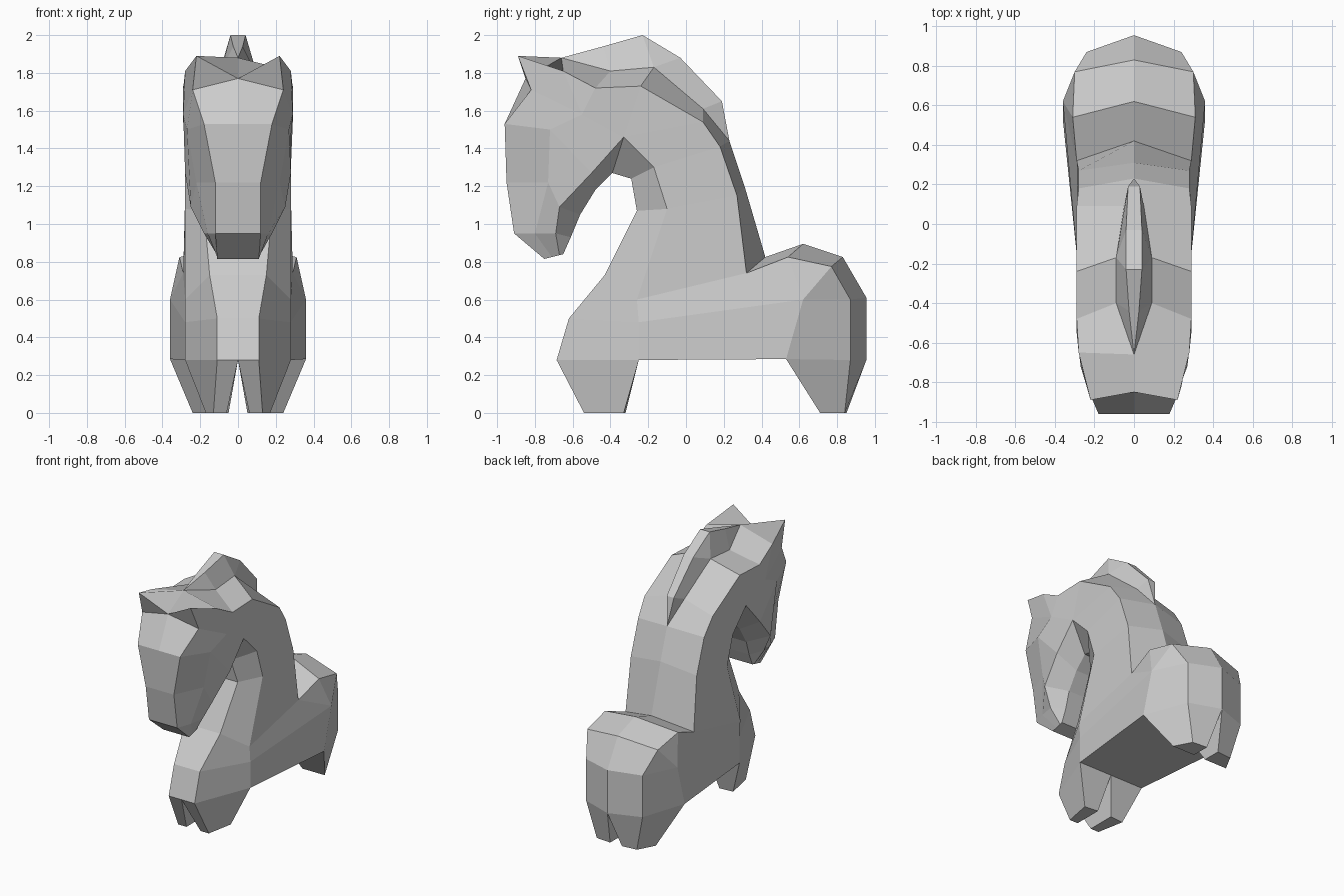
import bpy
import bmesh
from mathutils import Vector

default_cube = bpy.data.objects.get("Cube")
if default_cube:
    bpy.data.objects.remove(default_cube, do_unlink=True)

grey = bpy.data.materials.new("plain_grey")
grey.use_nodes = True
grey_value = (0.6, 0.6, 0.6, 1)
grey.diffuse_color = grey_value
grey.node_tree.nodes["Principled BSDF"].inputs["Base Color"].default_value = grey_value

bm = bmesh.new()
vertex_cache = {}


def shared_vertex(point):
    """Reuse one vertex wherever neighbouring parts meet."""
    key = tuple(round(value, 3) for value in point)
    if key not in vertex_cache:
        vertex_cache[key] = bm.verts.new(key)
    return vertex_cache[key]


def mirrored_face(*points):
    """Add a face on the left half and its twin on the right half."""
    for side in (1, -1):
        corners = []
        for x, y, z in points:
            corner = shared_vertex((x * side if x else 0, y, z))
            if corner not in corners:
                corners.append(corner)
        if len(corners) > 2 and bm.faces.get(corners) is None:
            bm.faces.new(corners if side > 0 else corners[::-1])


def strip(rail_a, rail_b):
    """Bridge two rails; repeated points give triangles."""
    for i in range(len(rail_a) - 1):
        mirrored_face(rail_a[i], rail_a[i + 1], rail_b[i + 1], rail_b[i])


def middle(rail):
    """Project a rail onto the symmetry plane."""
    return [(0, y, z) for x, y, z in rail]


# Neck: front ridge, outer front edge, outer back edge and crest, bottom to top
ridge = [(.11, -.685, .28), (.11, -.62, .5), (.15, -.43, .73),
         (.18, -.26, 1.07), (.14, -.29, 1.24), (.12, -.39, 1.27)]
shoulder = [(.28, -.25, .28), (.28, -.25, .48), (.28, -.26, .6),
            (.28, -.1, 1.08), (.28, -.17, 1.3), (.28, -.33, 1.46)]
nape = [(.29, .32, .74), (.28, .27, 1.15), (.28, .18, 1.41), (.29, .09, 1.54)]
crest = [(0, .42, .825), (0, .31, 1.2), (0, .23, 1.44), (.05, .09, 1.61)]
strip(middle(ridge), ridge)
strip(ridge, shoulder)
strip(shoulder[2:], nape)
strip(nape, crest)

# Skull: upper edge up to the ear tip, and the crown beside the mane
ear_tip = (.22, -.89, 1.89)
brow_middle = (0, -.85, 1.77)
brow_corner = (.24, -.82, 1.71)
temple = (.29, -.55, 1.58)
jaw_hinge = shoulder[-1]
skull = [nape[-1], (.29, -.24, 1.73), (.29, -.48, 1.72), (.28, -.65, 1.81), ear_tip]
crown = [crest[-1], (.09, -.17, 1.83), (.09, -.4, 1.81), (0, -.66, 1.88), brow_middle]
strip([jaw_hinge, jaw_hinge, temple, temple, brow_corner], skull)
strip(skull, crown)
mirrored_face(brow_corner, ear_tip, brow_middle)

# Head: rails running from the skull down to the muzzle
under_jaw = [ridge[-1], (.12, -.48, 1.18), (.12, -.56, 1.05),
             (.11, -.61, .93), (.11, -.65, .84)]
outer_jaw = [jaw_hinge, (.28, -.5, 1.27), (.25, -.67, 1.09),
             (.18, -.69, .95), (.11, -.67, .835)]
cheek = [temple, (.27, -.72, 1.5), (.22, -.73, 1.22),
         (.16, -.8, .95), (.11, -.71, .825)]
face_edge = [brow_corner, (.18, -.96, 1.53), (.12, -.95, 1.22),
             (.12, -.91, .95), (.11, -.75, .815)]
face_middle = [brow_middle] + middle(face_edge[1:])
head_rails = [middle(under_jaw), under_jaw, outer_jaw, cheek, face_edge, face_middle]
for rail_a, rail_b in zip(head_rails, head_rails[1:]):
    strip(rail_a, rail_b)
mirrored_face(*[rail[-1] for rail in head_rails])

# Mane: a raised tapering comb on the crown
mane_base = [crest[2], crown[0], crown[1], crown[1], crown[2], crown[3]]
mane_top = [crest[2], (.03, .19, 1.65), (.04, -.03, 1.88),
            (.04, -.23, 2), (.025, -.44, 1.94), crown[3]]
strip(mane_base, mane_top)
strip(mane_top, middle(mane_top))

# Body: rump rails, hip, flank and belly
hip = (.36, .62, .6)
hip_low = (.36, .53, .285)
rump_side = [nape[0], (.31, .54, .825), (.3, .77, .775), (.24, .87, .6), (.24, .87, .28)]
rump_middle = [crest[0], (0, .62, .895), (0, .83, .825), (0, .955, .61), (0, .955, .28)]
strip(rump_side, rump_middle)
strip([hip, hip, hip, hip, hip_low], rump_side)
mirrored_face(shoulder[0], shoulder[1], hip, hip_low)
mirrored_face(shoulder[1], shoulder[2], nape[0], hip)
strip([shoulder[0], hip_low], middle([shoulder[0], hip_low]))


# Legs: tapering stumps from the body outline to the feet
def leg(top, foot):
    strip(top + top[:1], foot + foot[:1])
    mirrored_face(*foot)


front_top = [middle(ridge)[0], ridge[0], shoulder[0], middle(shoulder)[0]]
leg(front_top, [(.06, -.54, 0), (.13, -.54, 0), (.17, -.33, 0), (.06, -.32, 0)])
rear_top = [rump_middle[-1], rump_side[-1], hip_low, middle([hip_low])[0]]
leg(rear_top, [(.05, .85, 0), (.17, .84, 0), (.24, .71, 0), (.05, .71, 0)])

# One closed, flat-shaded sculpture
bmesh.ops.recalc_face_normals(bm, faces=bm.faces[:])
mesh = bpy.data.meshes.new("horse_sculpture")
bm.to_mesh(mesh)
bm.free()
mesh.materials.append(grey)
horse = bpy.data.objects.new("horse_sculpture", mesh)
bpy.context.scene.collection.objects.link(horse)
horse.location = Vector((0, 0, 0))
